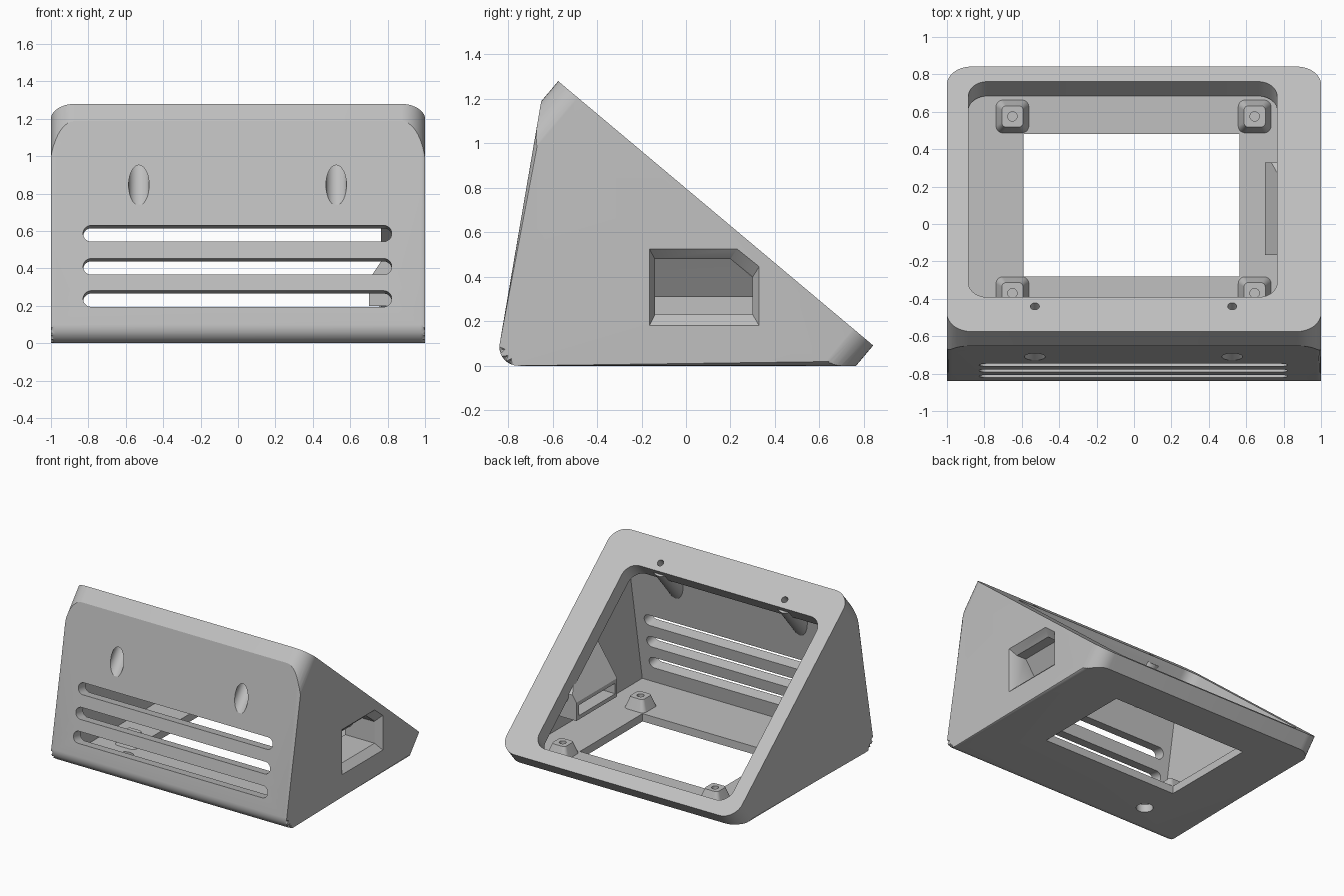
import bpy, bmesh
from math import sin, cos, pi, radians
from mathutils import Matrix, Vector

if "Cube" in bpy.data.objects:
    bpy.data.objects.remove(bpy.data.objects["Cube"])

grey = bpy.data.materials.new("light_grey_plastic")
grey.use_nodes = True
grey.diffuse_color = (0.53, 0.53, 0.53, 1)
grey.node_tree.nodes["Principled BSDF"].inputs["Base Color"].default_value = (0.53, 0.53, 0.53, 1)

SLOPE = radians(-40)    # sloped face frame: x, down the slope, outward
WALL = radians(80)      # front wall frame: x, up the wall, outward
FACE = 0.611            # distance of the sloped face along its normal
TOP, LOW = -1.263, 0.586  # sloped face ends along the slope


def loft(name, ring_a, ring_b, rot=0.0, bevel=0.0):
    """Closed solid between two matching rings, optionally turned about x."""
    bm = bmesh.new()
    a = [bm.verts.new(p) for p in ring_a]
    b = [bm.verts.new(p) for p in ring_b]
    caps = [bm.faces.new(a), bm.faces.new(b)]
    for i in range(len(a)):
        j = (i + 1) % len(a)
        bm.faces.new((a[i], a[j], b[j], b[i]))
    if bevel:
        edges = list({e for f in caps for e in f.edges})
        bmesh.ops.bevel(bm, geom=edges, offset=bevel, segments=4,
                        profile=0.5, affect='EDGES')
    bmesh.ops.recalc_face_normals(bm, faces=bm.faces)
    bm.transform(Matrix.Rotation(rot, 4, 'X'))
    mesh = bpy.data.meshes.new(name)
    bm.to_mesh(mesh)
    bm.free()
    mesh.materials.append(grey)
    obj = bpy.data.objects.new(name, mesh)
    bpy.context.collection.objects.link(obj)
    return obj


def block(name, cx, cy, hx, hy, r, z0, z1, rot=0.0, top=1.0):
    """Rounded rectangle extruded from z0 to z1; top scales the upper end."""
    n = 10 if r else 0
    outline = []
    for k, (sx, sy) in enumerate(((1, 1), (-1, 1), (-1, -1), (1, -1))):
        for i in range(n + 1):
            t = (k + (i / n if n else 0)) * pi / 2
            p = Vector((sx * (hx - r) + r * cos(t), sy * (hy - r) + r * sin(t)))
            if not outline or (p - outline[-1]).length > 1e-4:
                outline.append(p)
    if (outline[0] - outline[-1]).length < 1e-4:
        outline.pop()
    return loft(name, [(cx + p.x, cy + p.y, z0) for p in outline],
                [(cx + p.x * top, cy + p.y * top, z1) for p in outline], rot)


def hole(cx, cy, r, z0, z1, rot=0.0):
    return block("cutter", cx, cy, r, r, r, z0, z1, rot)


def combine(obj, other, operation, keep=False):
    mod = obj.modifiers.new("bool", 'BOOLEAN')
    mod.operation, mod.object, mod.solver = operation, other, 'EXACT'
    bpy.context.view_layer.objects.active = obj
    bpy.ops.object.modifier_apply(modifier=mod.name)
    if not keep:
        bpy.data.objects.remove(other)


def below_slab(w):
    """Everything under a plane parallel to the sloped face."""
    return block("cutter", 0, 0, 2, 3, 0, -3, w, SLOPE)


def extrude_x(name, pts, x0, x1, bevel=0.0):
    return loft(name, [(x0, y, z) for y, z in pts], [(x1, y, z) for y, z in pts], bevel=bevel)


def extrude_y(name, pts, y0, y1):
    return loft(name, [(x, y0, z) for x, z in pts], [(x, y1, z) for x, z in pts])


# Outer wedge with a rounded front foot and softened side edges
foot = [(-0.754 + 0.085 * cos(t), 0.085 + 0.085 * sin(t))
        for t in (radians(170 + 10 * i) for i in range(11))]
profile = foot + [(1.1, 0), (1.1, 1.5), (-0.598, 1.5)]
body = extrude_x("enclosure", profile, -1, 1, bevel=0.025)
# Sloped face outline with rounded corners
combine(body, block("cutter", 0, (TOP + LOW) / 2, 1.001, (LOW - TOP) / 2, 0.13,
                    -2, FACE, SLOPE), 'INTERSECT')
hull = body.copy()
hull.data = body.data.copy()
bpy.context.collection.objects.link(hull)

# Hollow inside and display opening
combine(body, extrude_x("cutter", [(-0.755, 0.06), (0.692, 0.06), (-0.573, 1.122)],
                        -0.887, 0.90), 'DIFFERENCE')
combine(body, block("cutter", -0.06, -0.271, 0.825, 0.752, 0.1,
                    FACE - 0.122, FACE + 0.2, SLOPE), 'DIFFERENCE')

# Screw bosses joining the sloped face and the front wall
SCREW_X = (-0.53, 0.525)
for x in SCREW_X:
    boss = block("screw_boss", x, -1.087, 0.08, 0.08, 0.08, 0.1, FACE - 0.05, SLOPE)
    combine(boss, hull, 'INTERSECT', keep=True)
    combine(body, boss, 'UNION')
bpy.data.objects.remove(hull)
for x in SCREW_X:
    combine(body, hole(x, -1.087, 0.055, 0.1, FACE - 0.11, SLOPE), 'DIFFERENCE')
    combine(body, hole(x, -1.087, 0.024, 0.3, FACE + 0.1, SLOPE), 'DIFFERENCE')

# Ventilation slots in the front wall
for z in (0.587, 0.41, 0.238):
    combine(body, block("cutter", -0.003, 1.015 * z - 0.149, 0.825, 0.044, 0.044,
                        0.7, 0.95, WALL), 'DIFFERENCE')

# Connector housing on the side wall
housing = extrude_y("connector_housing", [(0.70, 0.2), (0.95, 0.2), (0.95, 0.65),
                                          (0.907, 0.65), (0.70, 0.34)], -0.165, 0.33)
combine(housing, below_slab(FACE - 0.1), 'INTERSECT')
combine(body, housing, 'UNION')

# Recess through the housing, then its flared mouth
recess = extrude_y("cutter", [(0.97, 0.23), (0.62, 0.23), (0.62, 0.31), (0.75, 0.31),
                              (0.82, 0.41), (0.87, 0.48), (0.97, 0.48)], -0.14, 0.30)
combine(recess, below_slab(FACE - 0.115), 'INTERSECT')
combine(body, recess, 'DIFFERENCE')


def mouth_ring(x, y0, y1, z0, z1):
    return [(x, y0, z0), (x, y1, z0), (x, y1, z1 - 0.08), (x, y1 - 0.1, z1), (x, y0, z1)]


combine(body, loft("cutter", mouth_ring(1.01, -0.17, 0.335, 0.17, 0.535),
                   mouth_ring(0.95, -0.14, 0.30, 0.23, 0.48)), 'DIFFERENCE')

# Floor stand-offs, floor opening and underside hole
POSTS = [(x, y) for x in (-0.65, 0.645) for y in (-0.37, 0.575)]
for x, y in POSTS:
    combine(body, block("stand_off", x, y, 0.095, 0.095, 0.04, 0.04, 0.145, top=0.6), 'UNION')
for x, y in POSTS:
    combine(body, hole(x, y, 0.025, 0.09, 0.2), 'DIFFERENCE')
combine(body, block("cutter", -0.0125, 0.1, 0.5775, 0.38, 0, -0.1, 0.2), 'DIFFERENCE')
combine(body, hole(-0.567, -0.56, 0.06, -0.1, 0.1), 'DIFFERENCE')

# Smooth the rounded areas, keep creases sharp
bpy.ops.object.select_all(action='DESELECT')
body.select_set(True)
bpy.context.view_layer.objects.active = body
bpy.ops.object.shade_smooth_by_angle(angle=radians(30))
